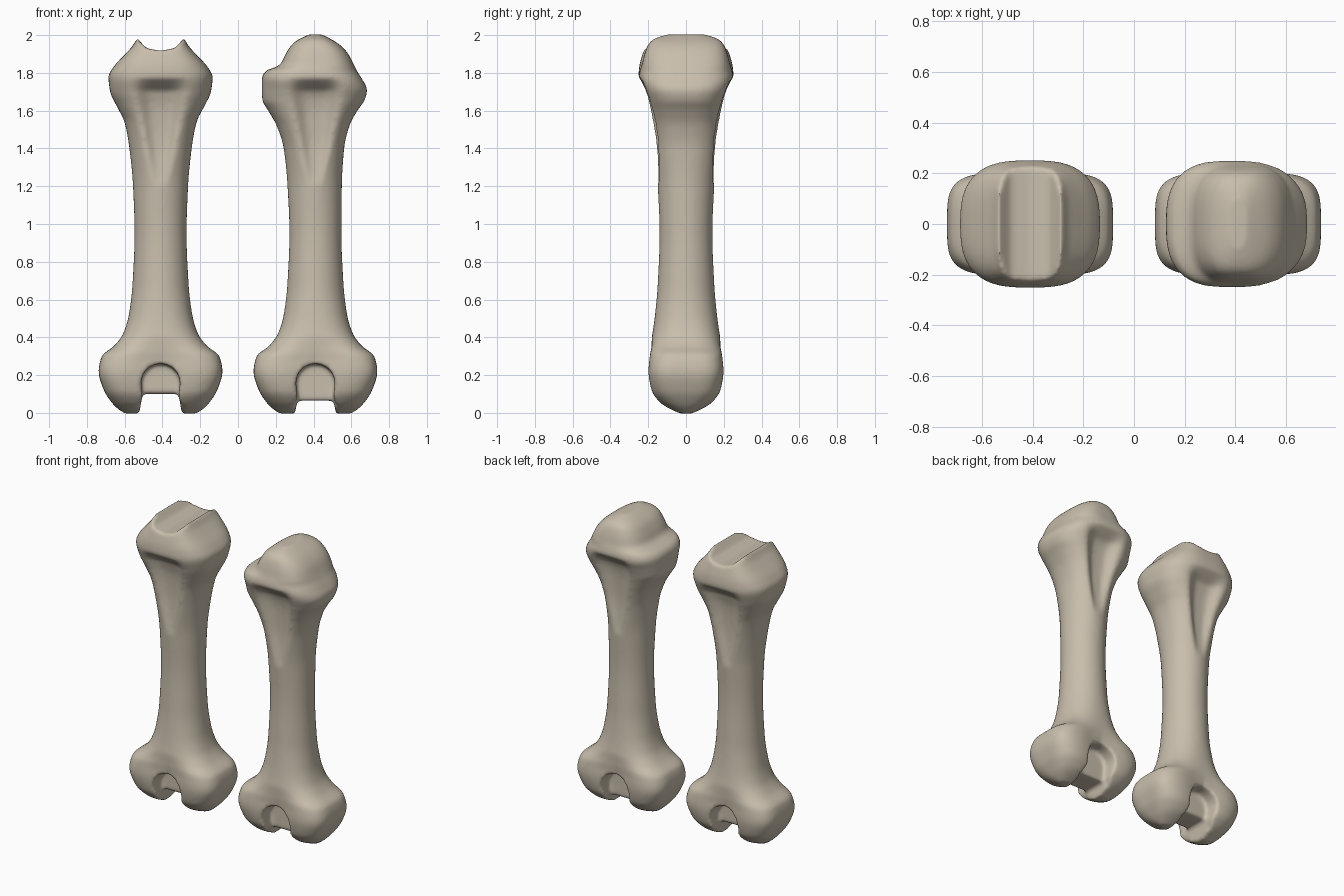
import bpy, bmesh, math

if "Cube" in bpy.data.objects:
    bpy.data.objects.remove(bpy.data.objects["Cube"])

bone = bpy.data.materials.new("bone beige")
bone.diffuse_color = (0.578, 0.515, 0.413, 1)
bone.use_nodes = True
bone.node_tree.nodes["Principled BSDF"].inputs["Base Color"].default_value = bone.diffuse_color

# Section rows: z, left x, right x, half depth, roundness exponent
SHAFT = [(-.004, -.19, .19, .05, 2.3), (.02, -.225, .225, .105, 2.6), (.05, -.255, .255, .15, 3),
         (.12, -.30, .30, .195, 3.6), (.22, -.328, .328, .208, 4), (.30, -.312, .312, .203, 3.6),
         (.355, -.245, .245, .192, 3), (.42, -.198, .198, .178, 2.5), (.52, -.168, .168, .164, 2.2),
         (.68, -.149, .149, .15, 2), (.95, -.138, .138, .14, 2)]
SADDLE_HEAD = [(1.2, -.146, .146, .15, 2), (1.4, -.165, .165, .17, 2.2), (1.54, -.191, .191, .19, 2.4),
               (1.62, -.23, .23, .204, 2.6), (1.7, -.267, .267, .228, 2.7), (1.78, -.276, .276, .252, 2.8),
               (1.83, -.25, .25, .248, 3), (1.9, -.187, .187, .23, 3.5), (1.94, -.15, .15, .215, 4),
               (1.985, -.124, .124, .195, 4)]
DOME_HEAD = [(1.2, -.148, .14, .15, 2), (1.4, -.168, .152, .17, 2.2), (1.52, -.205, .18, .188, 2.4),
             (1.6, -.25, .222, .2, 2.6), (1.66, -.282, .262, .213, 2.7), (1.71, -.284, .274, .233, 2.7),
             (1.77, -.284, .245, .252, 2.8), (1.81, -.265, .22, .245, 2.8), (1.84, -.19, .205, .235, 3),
             (1.9, -.158, .174, .22, 3), (1.95, -.125, .128, .2, 3), (1.98, -.085, .08, .17, 3),
             (2.003, -.035, .035, .1, 2.5)]


def sample(rows, z):
    """Smooth interpolation of the section rows at height z."""
    i = 0
    while i < len(rows) - 2 and z > rows[i + 1][0]:
        i += 1
    a, b = rows[i], rows[i + 1]
    p, q = rows[max(i - 1, 0)], rows[min(i + 2, len(rows) - 1)]
    h = b[0] - a[0]
    t = (z - a[0]) / h
    out = []
    for k in range(1, 5):
        d = (b[k] - a[k]) / h
        d0 = (a[k] - p[k]) / (a[0] - p[0]) if p is not a else d
        d1 = (q[k] - b[k]) / (q[0] - b[0]) if q is not b else d
        m0 = 2 * d * d0 / (d + d0) if d * d0 > 0 else 0
        m1 = 2 * d * d1 / (d + d1) if d * d1 > 0 else 0
        out.append((2*t**3 - 3*t*t + 1) * a[k] + (t**3 - 2*t*t + t) * h * m0
                   + (3*t*t - 2*t**3) * b[k] + (t**3 - t*t) * h * m1)
    return out


def hollow(x, z):
    """Depth of the tapering groove under the head and of the dip between the condyles."""
    d = 0
    if 1.2 < z < 1.78:
        t = (z - 1.2) / .5
        s = min(t, 1)
        end = max(0, min(1, (1.775 - z) / .07))
        d = .062 * s * (2 - s) * end * math.exp(-(x / (.025 + .085 * t)) ** 4)
    if z < .4:
        d = .03 * min(1, (.4 - z) / .12) * math.exp(-(x / .13) ** 2)
    return d


def finish(name, bm, x):
    bmesh.ops.recalc_face_normals(bm, faces=bm.faces)
    me = bpy.data.meshes.new(name)
    bm.to_mesh(me)
    bm.free()
    ob = bpy.data.objects.new(name, me)
    ob.location.x = x
    bpy.context.collection.objects.link(ob)
    return ob


def loft(name, rows, x, n=80):
    bm = bmesh.new()
    z0, z1 = rows[0][0], rows[-1][0]
    zs = [z0 + (z1 - z0) * i / 150 for i in range(151)]
    rings = []
    for z in zs:
        l, r, yh, e = sample(rows, z)
        ring = []
        for j in range(n):
            a = 2 * math.pi * j / n
            c, s = math.cos(a), math.sin(a)
            px = (l + r) / 2 + (r - l) / 2 * math.copysign(abs(c) ** (2 / e), c)
            py = yh * math.copysign(abs(s) ** (2 / e), s)
            d = min(hollow(px, z), abs(py) * .8)
            ring.append(bm.verts.new((px, py - math.copysign(d, py), z)))
        rings.append(ring)
    for a, b in zip(rings, rings[1:]):
        for j in range(n):
            bm.faces.new((a[j], a[(j + 1) % n], b[(j + 1) % n], b[j]))
    bm.faces.new(rings[0][::-1])
    bm.faces.new(rings[-1])
    return finish(name, bm, x)


def prism(name, pts, y0, y1, x):
    bm = bmesh.new()
    f = bm.faces.new([bm.verts.new((px, y0, pz)) for px, pz in pts])
    g = bmesh.ops.extrude_face_region(bm, geom=[f])["geom"]
    for v in g:
        if isinstance(v, bmesh.types.BMVert):
            v.co.y = y1
    ob = finish(name, bm, x)
    ob.hide_render = True
    return ob


def build(name, head, x, web_z, saddle):
    ob = loft(name, SHAFT + head, x)
    ob.data.materials.append(bone)
    # arched notch between condyles, open front and back with a web inside
    arch = [(.103 * math.cos(math.pi * i / 12), .16 + .1 * math.sin(math.pi * i / 12)) for i in range(13)]
    notch = [(.15, -.1), (.13, 0), (.095, .08)] + arch + [(-.095, .08), (-.13, 0), (-.15, -.1)]
    cutters = [prism("notch_front_cutter", notch, -.4, -.085, x),
               prism("notch_back_cutter", notch, .085, .4, x),
               prism("web_cutter", [(-.13, -.1), (.13, -.1), (.095, web_z), (-.095, web_z)], -.1, .1, x)]
    if saddle:
        cutters.append(prism("saddle_cutter", [(-.125, 1.985), (-.075, 1.93), (0, 1.917), (.075, 1.93),
                                               (.125, 1.985), (.125, 2.1), (-.125, 2.1)], -.4, .4, x))
    for c in cutters:
        m = ob.modifiers.new("cut", "BOOLEAN")
        m.operation, m.object, m.solver = "DIFFERENCE", c, "EXACT"
    # blend everything into one smooth surface
    m = ob.modifiers.new("blend", "REMESH")
    m.mode, m.voxel_size, m.use_smooth_shade = "VOXEL", .011, True
    m = ob.modifiers.new("soften", "SMOOTH")
    m.factor, m.iterations = .5, 8
    # apply, then drop the cutters
    bpy.context.view_layer.update()
    me = bpy.data.meshes.new_from_object(ob.evaluated_get(bpy.context.evaluated_depsgraph_get()))
    ob.modifiers.clear()
    ob.data = me
    me.materials.clear()
    me.materials.append(bone)
    for p in me.polygons:
        p.use_smooth = True
        p.material_index = 0
    for c in cutters:
        bpy.data.objects.remove(c)


build("saddle_headed_bone", SADDLE_HEAD, -.41, .1, True)
build("dome_headed_bone", DOME_HEAD, .41, .065, False)
